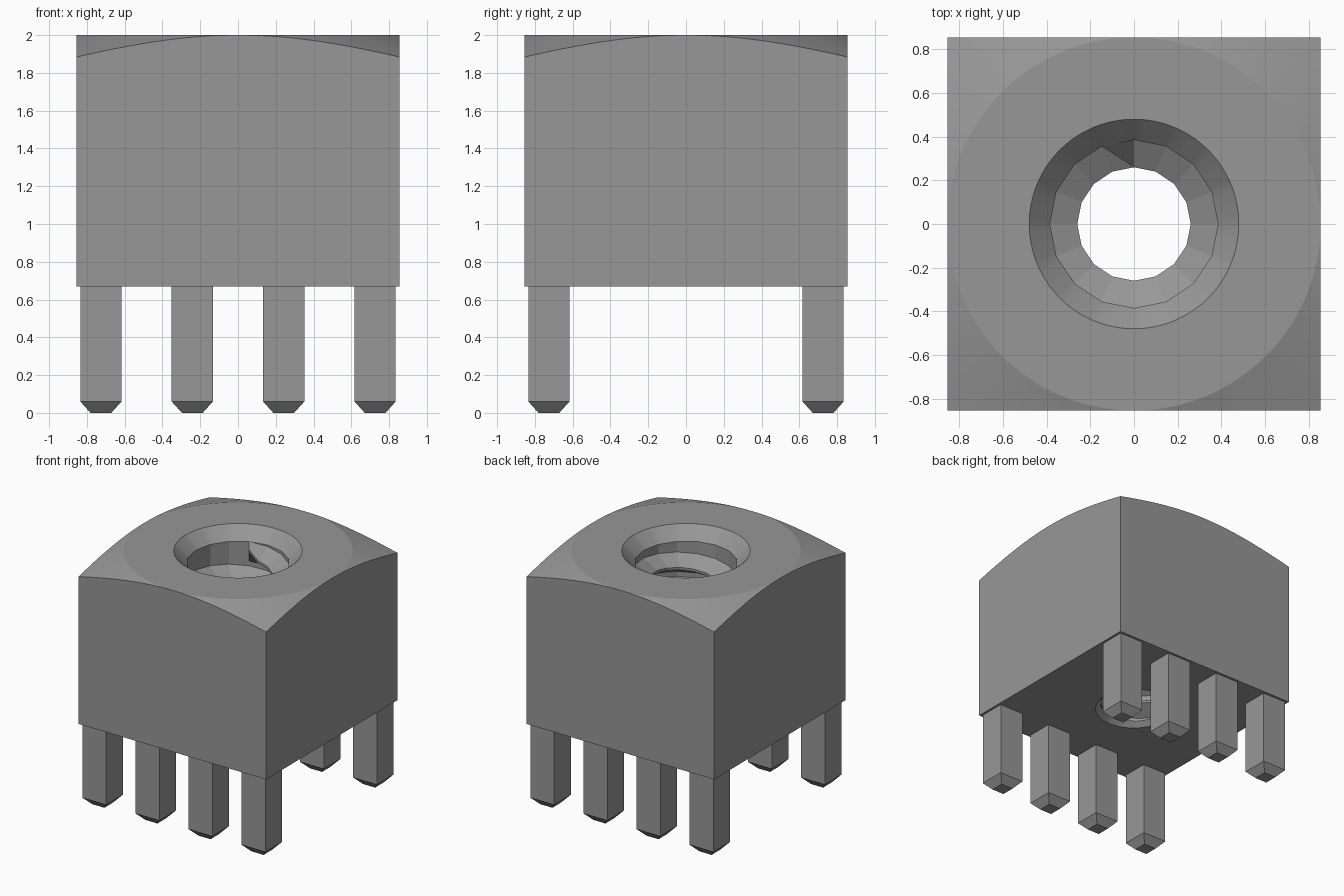
import bpy, bmesh, math

cube = bpy.data.objects.get("Cube")
if cube:
    bpy.data.objects.remove(cube, do_unlink=True)

HALF = 0.855                    # half width of the block
BASE, TOP = 0.67, 2.0           # block underside and top
ROOT, CREST = 0.385, 0.26       # thread radii
THREAD_TOP, THREAD_END = 1.9, 0.71
PITCH, SIDES = 0.2, 16

grey = bpy.data.materials.new("plain grey")
grey.use_nodes = True
grey.diffuse_color = (0.31, 0.31, 0.31, 1)
grey.node_tree.nodes["Principled BSDF"].inputs["Base Color"].default_value = (0.31, 0.31, 0.31, 1)


def finish(bm, name, smooth_angle=None):
    """Weld the mesh, turn it into an object and shade it."""
    bmesh.ops.remove_doubles(bm, verts=bm.verts, dist=1e-4)
    mesh = bpy.data.meshes.new(name)
    bm.to_mesh(mesh)
    bm.free()
    mesh.materials.append(grey)
    obj = bpy.data.objects.new(name, mesh)
    bpy.context.collection.objects.link(obj)
    if smooth_angle:
        bpy.ops.object.select_all(action='DESELECT')
        obj.select_set(True)
        bpy.context.view_layer.objects.active = obj
        bpy.ops.object.shade_smooth_by_angle(angle=math.radians(smooth_angle))
    return obj


def skin(bm, rows, closed=False):
    """Bridge neighbouring rows of points with quads."""
    rows = [[bm.verts.new(p) for p in row] for row in rows]
    n = len(rows)
    for i in range(n if closed else n - 1):
        a, b = rows[i], rows[(i + 1) % n]
        for j in range(len(a) - 1):
            bm.faces.new((a[j], a[j + 1], b[j + 1], b[j]))


def polar(r, angle, z):
    return (r * math.cos(angle), r * math.sin(angle), z)


# Square block: conical top corners, countersunk hole, small chamfer below
def polygon_radius(r, angle):
    step = math.tau / SIDES
    return r * math.cos(step / 2) / math.cos(angle % step - step / 2)


columns = []
for k in range(128):
    a = math.tau * k / 128
    edge = HALF / max(abs(math.cos(a)), abs(math.sin(a)))
    root, crest = polygon_radius(ROOT, a), polygon_radius(CREST, a)
    profile = [(root, THREAD_TOP), (0.48, TOP), (HALF, TOP),
               (edge, TOP - 0.327 * (edge - HALF)), (edge, BASE),
               (0.30, BASE), (crest, THREAD_END), (root, THREAD_END)]
    columns.append([polar(r, a, z) for r, z in profile])
bm = bmesh.new()
skin(bm, columns, closed=True)
finish(bm, "square_block", 15)

# Faceted right-handed thread, tapering in at its start
bm = bmesh.new()
rows, wall = [], []
for i in range(6 * SIDES + 1):
    a = math.radians(112.5) - math.tau * i / SIDES
    z = THREAD_TOP - PITCH * i / SIDES
    crest = ROOT if i == 0 else CREST
    profile = [(ROOT, 0), (crest, 0.07), (crest, 0.09), (ROOT, 0.16), (ROOT, PITCH)]
    rows.append([polar(r, a, max(z - d, THREAD_END)) for r, d in profile])
    if i <= SIDES:
        wall.append([polar(ROOT, a, THREAD_TOP), polar(ROOT, a, z)])
skin(bm, rows)
skin(bm, wall)
flat = [f for f in bm.faces if all(v.co.z < THREAD_END + 1e-5 for v in f.verts)]
bmesh.ops.delete(bm, geom=flat, context='FACES')
finish(bm, "hole_thread")


# Square pins with tapered tips, in a front and a back row
def pin(name, x, y):
    bm = bmesh.new()
    corners = [(-1, -1), (1, -1), (1, 1), (-1, 1)]
    levels = [(0.109, BASE), (0.109, 0.06), (0.055, 0.0)]
    skin(bm, [[(x + sx * w, y + sy * w, z) for w, z in levels] for sx, sy in corners], closed=True)
    for w, z, order in ((0.055, 0.0, -1), (0.109, BASE, 1)):
        bm.faces.new([bm.verts.new((x + sx * w, y + sy * w, z)) for sx, sy in corners[::order]])
    finish(bm, name)


for row, y in (("front", -0.726), ("back", 0.726)):
    for n, x in enumerate((-0.726, -0.242, 0.242, 0.726), 1):
        pin(f"{row}_pin_{n}", x, y)
